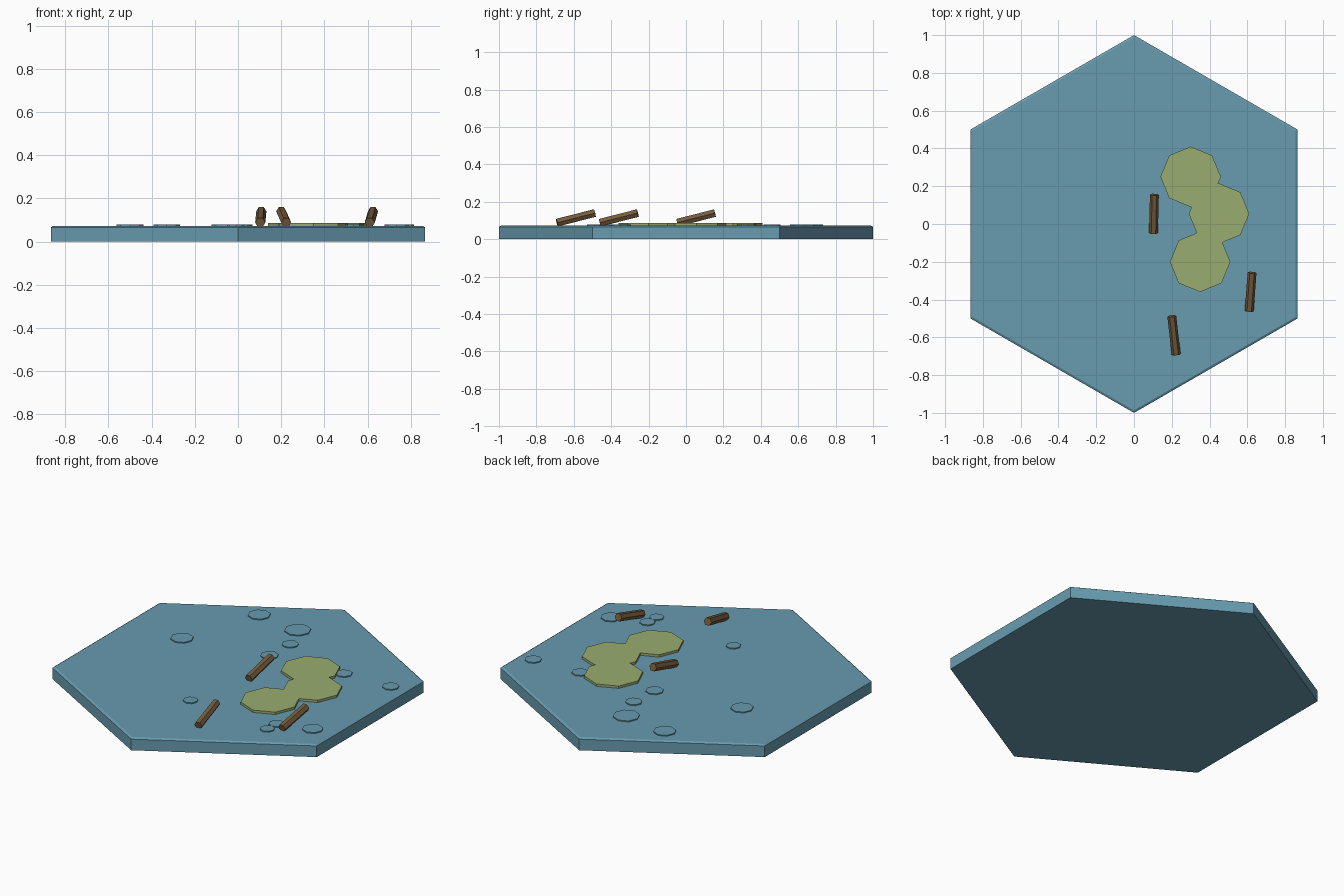
import bpy
import bmesh
from math import cos, sin, radians, tau
from mathutils import Matrix, Vector

cube = bpy.data.objects.get("Cube")
if cube:
    bpy.data.objects.remove(cube, do_unlink=True)


def material(name, color):
    mat = bpy.data.materials.new(name)
    mat.use_nodes = True
    mat.diffuse_color = (*color, 1)
    mat.node_tree.nodes["Principled BSDF"].inputs["Base Color"].default_value = (*color, 1)
    return mat


WATER = material("water_blue", (0.138, 0.328, 0.429))
LEAF = material("lily_green", (0.314, 0.413, 0.156))
WOOD = material("wood_brown", (0.181, 0.107, 0.045))


def prism(name, sides, rings, mat, start=0.0, matrix=Matrix()):
    """Closed prism through (radius, z) rings, lowest ring first."""
    bm = bmesh.new()
    loops = []
    for radius, z in rings:
        angles = [start + tau * i / sides for i in range(sides)]
        loops.append([bm.verts.new((radius * cos(a), radius * sin(a), z)) for a in angles])
    bm.faces.new(reversed(loops[0]))
    bm.faces.new(loops[-1])
    for low, high in zip(loops, loops[1:]):
        for i in range(sides):
            j = (i + 1) % sides
            bm.faces.new((low[i], low[j], high[j], high[i]))
    mesh = bpy.data.meshes.new(name)
    bm.to_mesh(mesh)
    bm.free()
    mesh.materials.append(mat)
    obj = bpy.data.objects.new(name, mesh)
    obj.matrix_world = matrix
    bpy.context.collection.objects.link(obj)
    return obj


# Hexagonal water tile with a narrow bevelled rim
SURFACE = 0.073
prism("water_tile", 6, [(1, 0), (1, 0.066), (0.987, SURFACE)], WATER, radians(30))

# Thin ripple discs scattered on the water: x, y, radius
ripples = [
    (-0.50, 0.19, 0.062), (-0.33, 0.67, 0.062), (-0.05, 0.63, 0.073),
    (0.02, 0.46, 0.046), (0.01, 0.28, 0.049), (0.47, 0.32, 0.046),
    (0.77, 0.33, 0.046), (-0.01, -0.43, 0.040), (0.735, -0.35, 0.057),
    (0.535, -0.49, 0.040), (0.54, -0.41, 0.043),
]
for i, (x, y, r) in enumerate(ripples):
    prism(f"ripple_{i + 1}", 8, [(r, 0), (r, 0.006)], WATER,
          matrix=Matrix.Translation((x, y, SURFACE)))

# Three overlapping octagonal lily pads
for i, (x, y) in enumerate([(0.30, 0.25), (0.45, 0.055), (0.35, -0.20)]):
    prism(f"lily_pad_{i + 1}", 8, [(0.16, 0), (0.16, 0.014)], LEAF,
          matrix=Matrix.Translation((x, y, SURFACE)))

# Hexagonal logs, each raised at its back end: low and high end positions
logs = [
    ((0.103, -0.047), (0.108, 0.155)),
    ((0.223, -0.690), (0.200, -0.488)),
    ((0.610, -0.460), (0.625, -0.258)),
]
for i, (low, high) in enumerate(logs):
    start, end = Vector((*low, 0.0885)), Vector((*high, 0.14))
    axis = end - start
    turn = axis.to_track_quat('Z', 'Y').to_matrix().to_4x4()
    prism(f"log_{i + 1}", 6, [(0.0235, 0), (0.0235, axis.length)], WOOD,
          matrix=Matrix.Translation(start) @ turn)
